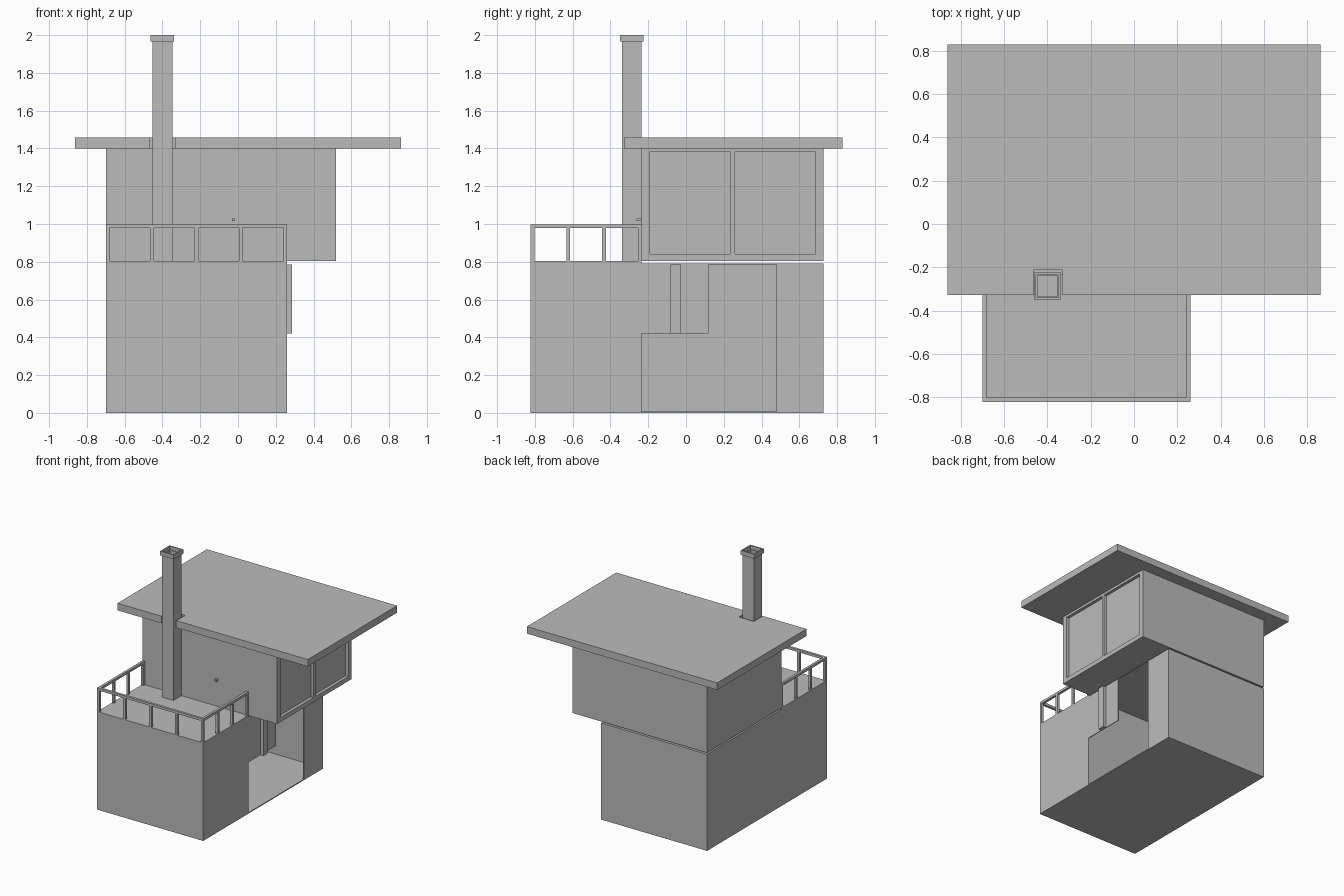
import bpy, bmesh

if "Cube" in bpy.data.objects:
    bpy.data.objects.remove(bpy.data.objects["Cube"])

grey = bpy.data.materials.new("plain_grey")
grey.diffuse_color = (0.5, 0.5, 0.5, 1.0)
grey.use_nodes = True
grey.node_tree.nodes["Principled BSDF"].inputs["Base Color"].default_value = grey.diffuse_color


def finish(name, bm):
    mesh = bpy.data.meshes.new(name)
    bmesh.ops.recalc_face_normals(bm, faces=bm.faces[:])
    bm.to_mesh(mesh)
    bm.free()
    mesh.materials.append(grey)
    obj = bpy.data.objects.new(name, mesh)
    bpy.context.collection.objects.link(obj)
    return obj


def boxes(name, *parts):
    """One object from boxes given as (x0, x1, y0, y1, z0, z1)."""
    bm = bmesh.new()
    for x0, x1, y0, y1, z0, z1 in parts:
        verts = bmesh.ops.create_cube(bm, size=1)["verts"]
        for v in verts:
            v.co = (x1 if v.co.x > 0 else x0,
                    y1 if v.co.y > 0 else y0,
                    z1 if v.co.z > 0 else z0)
    return finish(name, bm)


def slab(name, outline, z0, z1):
    """Extrude a flat outline upwards."""
    bm = bmesh.new()
    face = bm.faces.new([bm.verts.new((x, y, z0)) for x, y in outline])
    top = bmesh.ops.extrude_face_region(bm, geom=[face])["geom"]
    for v in top:
        if isinstance(v, bmesh.types.BMVert):
            v.co.z = z1
    return finish(name, bm)


def tube(name, cx, cy, outer, inner, z0, z1):
    """Square open-ended tube made of four faces per side."""
    bm = bmesh.new()
    rings = []
    for r, z in ((outer, z0), (outer, z1), (inner, z1), (inner, z0)):
        rings.append([bm.verts.new((cx + sx * r, cy + sy * r, z))
                      for sx, sy in ((-1, -1), (1, -1), (1, 1), (-1, 1))])
    for k in range(4):
        a, b = rings[k], rings[(k + 1) % 4]
        for i in range(4):
            j = (i + 1) % 4
            bm.faces.new((a[i], a[j], b[j], b[i]))
    return finish(name, bm)


# Main extents
L, R, F, B = -0.70, 0.26, -0.822, 0.727
MID = -0.235          # front wall of the upper floor
T = 0.006             # thin wall

# Terrace block at the front
boxes("terrace_block", (L, R, F, MID, 0, 0.803))

# Hollow lower room with a corner opening on the right side
boxes("lower_room",
      (L, R, MID, B, 0, 0.008),
      (L, R, MID, B, 0.785, 0.791),
      (L, L + T, MID, B, 0.008, 0.785),
      (L + T, R, B - T, B, 0.008, 0.785),
      (R - T, R, 0.48, B - T, 0.008, 0.785),
      (R - T, R, MID, 0.12, 0.42, 0.785))
boxes("side_post", (R, R + 0.027, -0.083, -0.027, 0.42, 0.785))

# Upper floor with a framed pair of recessed windows on the right
UR, UZ0, UZ1, RECESS = 0.52, 0.803, 1.40, 0.025
boxes("upper_floor", (L, UR - RECESS, MID, B, UZ0, UZ1))
boxes("window_frame",
      (UR - RECESS, UR, MID, B, UZ0, 0.84),
      (UR - RECESS, UR, MID, B, 1.38, UZ1),
      (UR - RECESS, UR, MID, -0.19, 0.84, 1.38),
      (UR - RECESS, UR, 0.235, 0.26, 0.84, 1.38),
      (UR - RECESS, UR, 0.685, B, 0.84, 1.38))
boxes("door_knob", (-0.033, -0.015, -0.262, MID, 1.016, 1.03))

# Roof slab notched around the chimney
slab("roof", [(-0.862, -0.328), (-0.465, -0.328), (-0.465, -0.212), (-0.33, -0.212),
              (-0.33, -0.328), (0.862, -0.328), (0.862, 0.828), (-0.862, 0.828)],
     1.40, 1.458)

# Chimney and its cap
tube("chimney", -0.40, -0.287, 0.052, 0.046, 0.803, 1.97)
tube("chimney_cap", -0.40, -0.287, 0.062, 0.0515, 1.965, 2.0)

# Terrace railing: top rails and evenly spaced posts
W, Z0, Z1, ZT = 0.02, 0.803, 0.978, 0.998
boxes("top_rail",
      (L, R, F, F + W, Z1, ZT),
      (L, L + W, F + W, MID, Z1, ZT),
      (R - W, R, F + W, MID, Z1, ZT))
posts = []
for i in range(5):
    x = L + i * (R - W - L) / 4
    posts.append((x, x + W, F, F + W, Z0, Z1))
for i in range(1, 4):
    y = F + i * (MID - W - F) / 3
    for x in (L, R - W):
        posts.append((x, x + W, y, y + W, Z0, Z1))
boxes("railing_posts", *posts)
